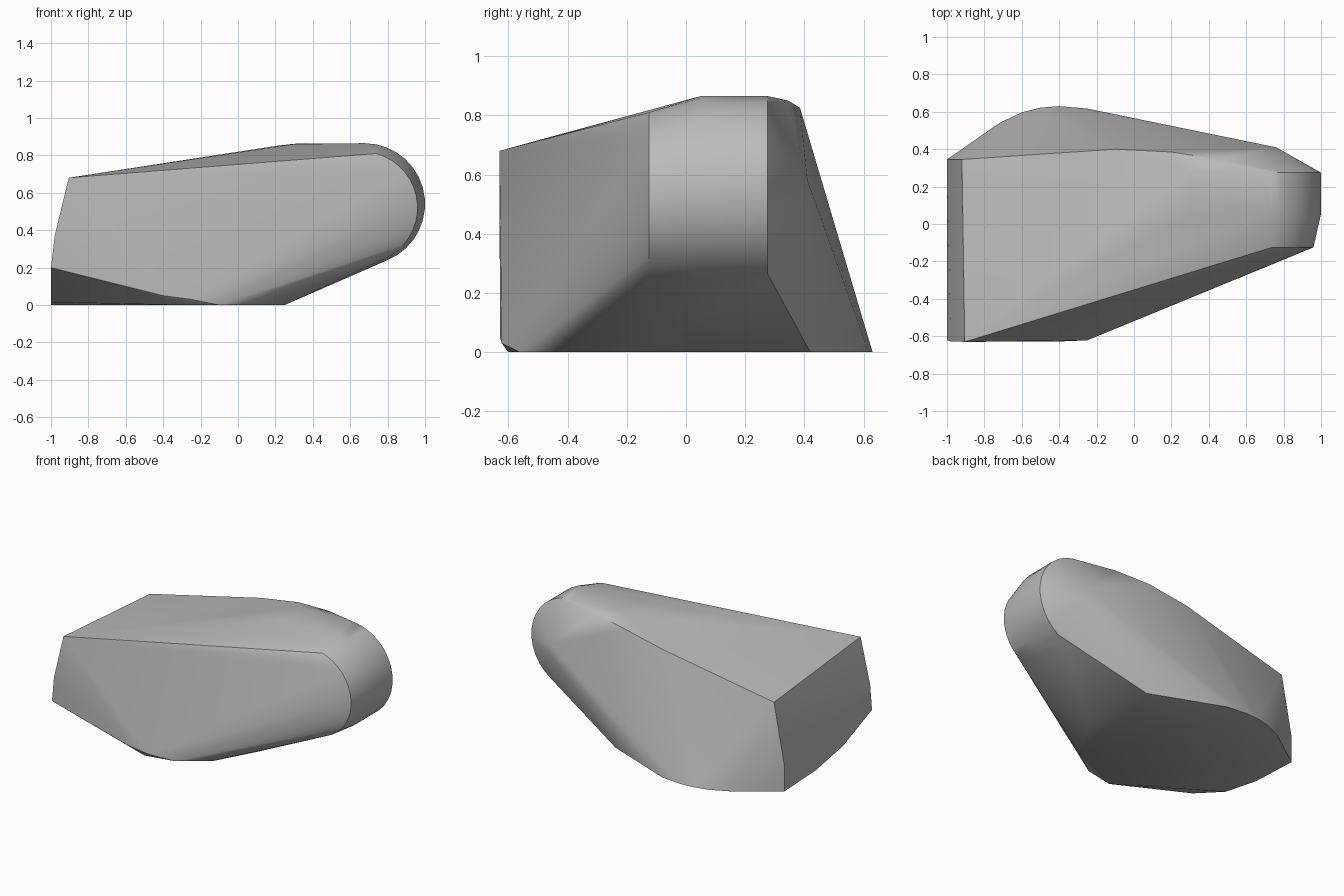
import bpy, bmesh, math

cube = bpy.data.objects.get("Cube")
if cube:
    bpy.data.objects.remove(cube, do_unlink=True)

mat = bpy.data.materials.new("plain_grey")
mat.use_nodes = True
grey = (0.5, 0.5, 0.5, 1)
mat.diffuse_color = grey
mat.node_tree.nodes["Principled BSDF"].inputs["Base Color"].default_value = grey


def arc(y, cx, cz, r, start=100, end=-68, steps=16):
    """Rounded nose section in the x-z plane at depth y."""
    angles = [math.radians(start + (end - start) * i / steps) for i in range(steps + 1)]
    return [(cx + r * math.cos(a), y, cz + r * math.sin(a)) for a in angles]


# Rounded nose: small front rim, then a full-width band
points = arc(-0.125, 0.66, 0.52, 0.30, 75)
points += arc(0.05, 0.675, 0.54, 0.325) + arc(0.275, 0.675, 0.54, 0.325)

# Chamfered tip behind the nose
points += [(0.76, 0.41, 0.5), (0.76, 0.41, 0.58)]

# Top ridge along the back
points += [(-0.92, 0.345, 0.6), (-0.1, 0.4, 0.77), (0.2, 0.385, 0.825), (0.45, 0.345, 0.85),
           (0.3, 0.28, 0.862), (0.3, 0.05, 0.86), (0.2, 0.1, 0.85)]

# Flat tail end, with a curved lower edge
points += [(-0.905, -0.63, 0.68), (-0.98, -0.628, 0.37), (-1, -0.62, 0.2),
           (-1, -0.3, 0.07), (-1, 0, 0.015), (-1, 0.345, 0), (-1, 0.345, 0.18)]

# Base outline: back bulge, then the side under the nose and the front
points += [(x, y, 0) for x, y in (
    (-0.72, 0.54), (-0.6, 0.597), (-0.5, 0.622), (-0.4, 0.63), (-0.25, 0.617),
    (0.25, 0.42), (0.25, -0.15), (0.1, -0.42), (-0.1, -0.56), (-0.3, -0.6))]
points += [(-0.4, -0.628, 0.05), (-0.25, -0.622, 0.03)]

# Solid wrapped around all the sections
bm = bmesh.new()
for p in points:
    bm.verts.new(p)
hull = bmesh.ops.convex_hull(bm, input=bm.verts[:])
loose = {v for v in hull["geom_interior"] + hull["geom_unused"] if isinstance(v, bmesh.types.BMVert)}
bmesh.ops.delete(bm, geom=list(loose), context="VERTS")
bmesh.ops.dissolve_limit(bm, angle_limit=math.radians(0.5), verts=bm.verts[:], edges=bm.edges[:])
bmesh.ops.recalc_face_normals(bm, faces=bm.faces[:])
mesh = bpy.data.meshes.new("faceted_body")
bm.to_mesh(mesh)
bm.free()

body = bpy.data.objects.new("faceted_body", mesh)
bpy.context.collection.objects.link(body)
mesh.materials.append(mat)
bpy.context.view_layer.objects.active = body
body.select_set(True)
bpy.ops.object.shade_smooth_by_angle(angle=math.radians(30))
